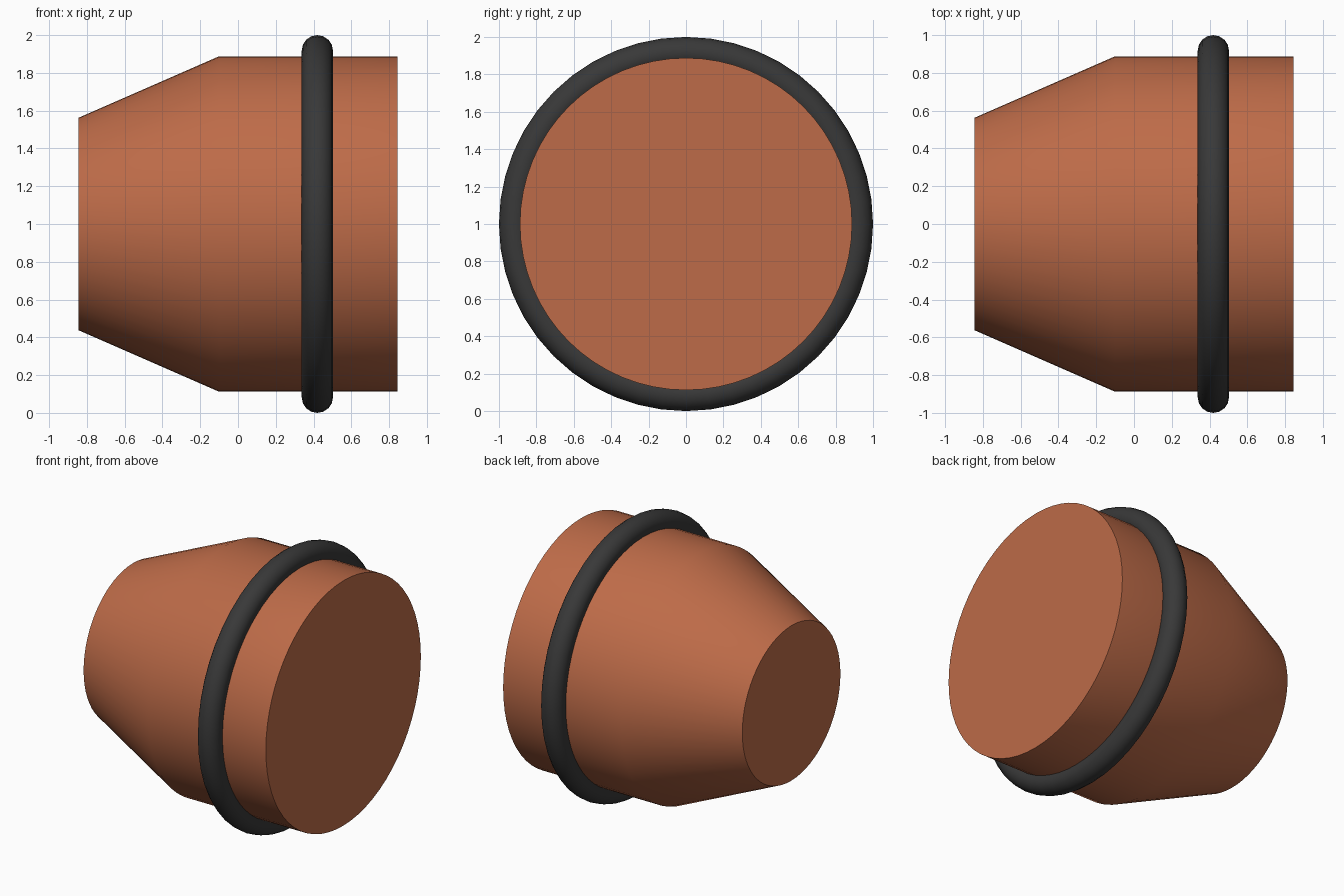
import bpy, bmesh, math
from mathutils import Matrix

cube = bpy.data.objects.get("Cube")
if cube:
    bpy.data.objects.remove(cube, do_unlink=True)


def make_material(name, color):
    mat = bpy.data.materials.new(name)
    mat.use_nodes = True
    mat.diffuse_color = (*color, 1)
    mat.node_tree.nodes["Principled BSDF"].inputs["Base Color"].default_value = (*color, 1)
    return mat


def finish(obj, mat, angle):
    obj.data.materials.append(mat)
    bpy.ops.object.select_all(action="DESELECT")
    obj.select_set(True)
    bpy.context.view_layer.objects.active = obj
    bpy.ops.object.shade_smooth_by_angle(angle=math.radians(angle))


def lathe(name, profile, sides):
    """Closed solid turned around the x axis from (x, radius) stations."""
    bm = bmesh.new()
    rings = []
    for x, r in profile:
        turns = [2 * math.pi * i / sides for i in range(sides)]
        rings.append([bm.verts.new((x, r * math.cos(a), r * math.sin(a))) for a in turns])
    for a, b in zip(rings, rings[1:]):
        for i in range(sides):
            j = (i + 1) % sides
            bm.faces.new((a[i], a[j], b[j], b[i]))
    bm.faces.new(rings[0])
    bm.faces.new(rings[-1])
    bmesh.ops.recalc_face_normals(bm, faces=bm.faces)
    bmesh.ops.translate(bm, verts=bm.verts, vec=(0, 0, 1))
    mesh = bpy.data.meshes.new(name)
    bm.to_mesh(mesh)
    bm.free()
    obj = bpy.data.objects.new(name, mesh)
    bpy.context.collection.objects.link(obj)
    return obj


terracotta = make_material("terracotta", (0.51, 0.147, 0.065))
black_rubber = make_material("black_rubber", (0.04, 0.04, 0.04))

# Plug body: tapered nose and straight collar
body = lathe("plug_body", [(-0.845, 0.562), (-0.1, 0.888), (0.845, 0.888)], 64)
finish(body, terracotta, 30)

# Sealing ring around the collar
bpy.ops.mesh.primitive_torus_add(major_radius=0.917, minor_radius=0.083,
                                 major_segments=48, minor_segments=16)
ring = bpy.context.object
ring.name = "sealing_ring"
ring.data.transform(Matrix.Translation((0.42, 0, 1)) @ Matrix.Rotation(math.pi / 2, 4, "Y"))
finish(ring, black_rubber, 60)
